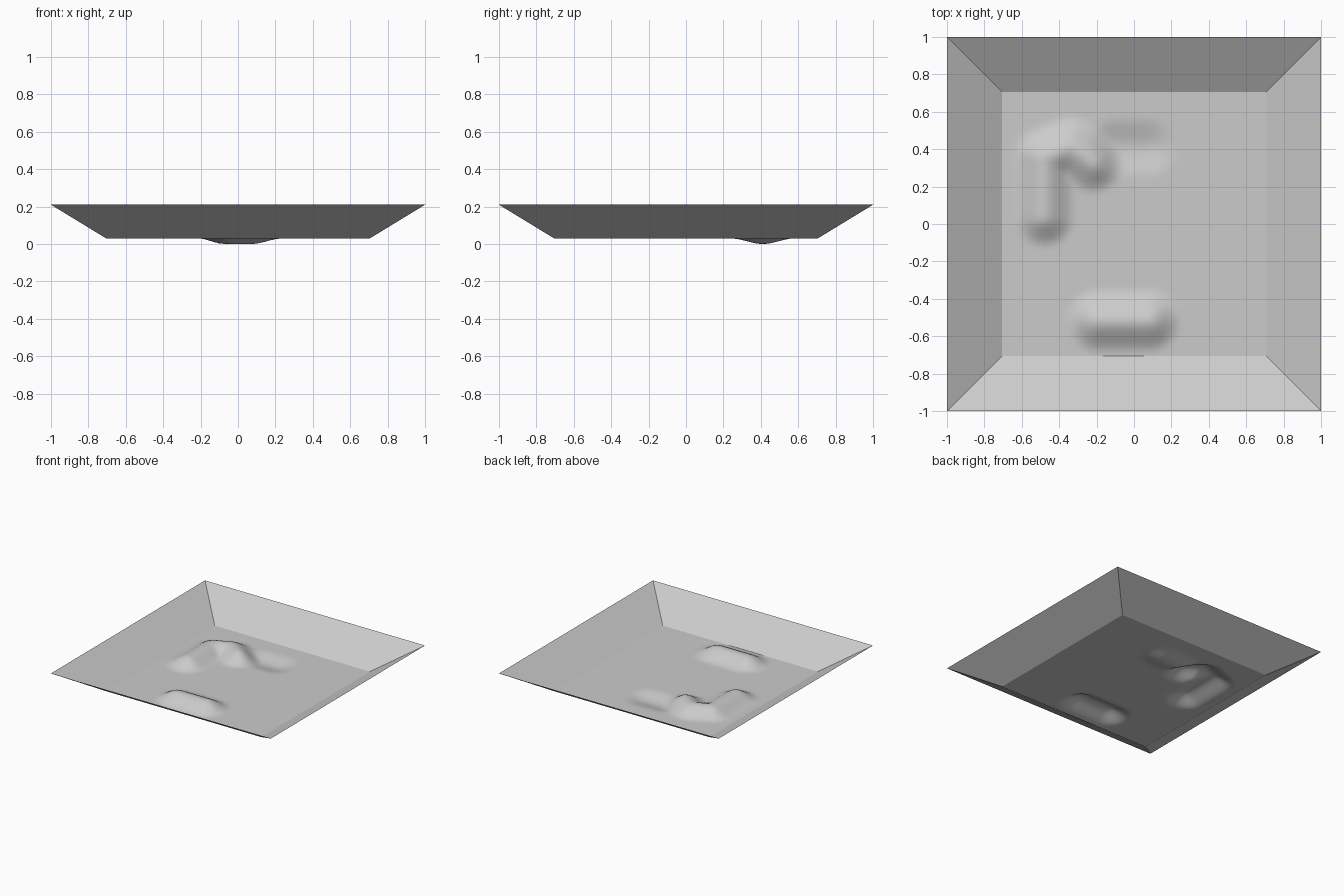
import bpy
import bmesh
from mathutils import Vector

cube = bpy.data.objects.get("Cube")
if cube:
    bpy.data.objects.remove(cube)

FLOOR, RIM, HALF = 0.03, 0.21, 0.705

# Brush strokes pressed into the floor: path, radius, height
STROKES = [
    ([(-0.19, -0.52), (0.08, -0.52)], 0.175, 0.07),
    ([(-0.48, 0.04), (-0.48, 0.35), (-0.34, 0.41), (-0.22, 0.33)], 0.17, 0.07),
    ([(-0.09, 0.41), (0.07, 0.41)], 0.17, -0.03),
]


def segment_distance(p, a, b):
    along = max(0, min(1, (p - a).dot(b - a) / (b - a).length_squared))
    return (p - a - (b - a) * along).length


def relief(x, y):
    p, total = Vector((x, y)), 0
    for path, radius, height in STROKES:
        points = [Vector(q) for q in path]
        d = min(segment_distance(p, a, b) for a, b in zip(points, points[1:]))
        t = max(0, 1 - d / radius)
        total += height * t * t * (3 - 2 * t)
    return max(total, -FLOOR)


# Fine grid for the sculpted floor
bm = bmesh.new()
bmesh.ops.create_grid(bm, x_segments=56, y_segments=56, size=HALF)
for v in bm.verts:
    v.co.z = FLOOR + relief(v.co.x, v.co.y)
for f in bm.faces:
    f.smooth = True

# Sloping walls drawn out from the floor border
border = [e for e in bm.edges if e.is_boundary]
walls = bmesh.ops.extrude_edge_only(bm, edges=border)["geom"]
for item in walls:
    if isinstance(item, bmesh.types.BMVert):
        item.co.x /= HALF
        item.co.y /= HALF
        item.co.z = RIM
    elif isinstance(item, bmesh.types.BMFace):
        item.smooth = False
for e in border:
    e.smooth = False
bmesh.ops.recalc_face_normals(bm, faces=bm.faces)
if sum(f.normal.z for f in bm.faces) < 0:
    bmesh.ops.reverse_faces(bm, faces=bm.faces)

mesh = bpy.data.meshes.new("tray")
bm.to_mesh(mesh)
bm.free()
tray = bpy.data.objects.new("tray", mesh)
bpy.context.collection.objects.link(tray)

# Plain grey finish
grey = bpy.data.materials.new("light grey")
grey.use_nodes = True
colour = (0.6, 0.6, 0.6, 1)
grey.diffuse_color = colour
grey.node_tree.nodes["Principled BSDF"].inputs["Base Color"].default_value = colour
mesh.materials.append(grey)
